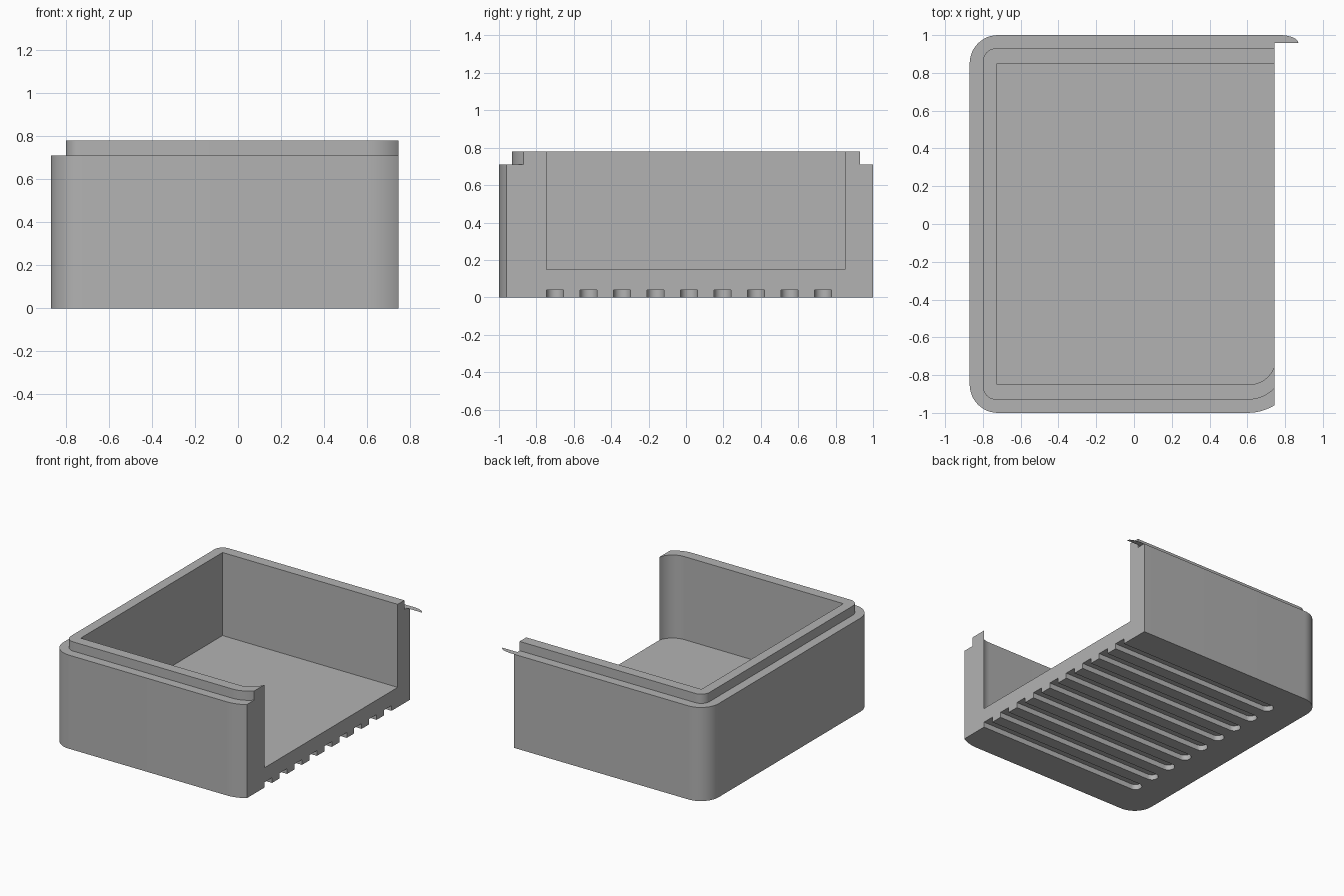
import bpy, bmesh, math

cube = bpy.data.objects.get("Cube")
if cube:
    bpy.data.objects.remove(cube, do_unlink=True)

GREY = (0.45, 0.45, 0.45, 1)
mat = bpy.data.materials.new("plain grey")
mat.use_nodes = True
mat.diffuse_color = GREY
mat.node_tree.nodes["Principled BSDF"].inputs["Base Color"].default_value = GREY

CUT_X = 0.745     # open end of the tray
SHOULDER = 0.71   # height of the outer wall
TOP = 0.78        # height of the lip


def outline(x0, x1, y0, y1, radii, steps=12):
    """Rounded rectangle; radii run back right, back left, front left, front right."""
    pts = []
    corners = [(x1, y1, -1, -1), (x0, y1, 1, -1), (x0, y0, 1, 1), (x1, y0, -1, 1)]
    for i, ((x, y, sx, sy), r) in enumerate(zip(corners, radii)):
        for k in range(steps + 1 if r else 1):
            a = math.pi / 2 * (i + k / steps)
            pts.append((x + sx * r + r * math.cos(a), y + sy * r + r * math.sin(a))
                       if r else (x, y))
    return pts


def prism(name, pts, z0, z1=None):
    """Extrude an outline from z0 to z1, or leave it as one flat face."""
    bm = bmesh.new()
    face = bm.faces.new([bm.verts.new((x, y, z0)) for x, y in pts])
    if z1 is not None:
        new = bmesh.ops.extrude_face_region(bm, geom=[face])["geom"]
        verts = [v for v in new if isinstance(v, bmesh.types.BMVert)]
        bmesh.ops.translate(bm, verts=verts, vec=(0, 0, z1 - z0))
        bmesh.ops.recalc_face_normals(bm, faces=bm.faces)
    mesh = bpy.data.meshes.new(name)
    bm.to_mesh(mesh)
    bm.free()
    mesh.materials.append(mat)
    obj = bpy.data.objects.new(name, mesh)
    bpy.context.collection.objects.link(obj)
    return obj


def combine(target, tool, operation):
    """Apply a boolean and discard the tool."""
    tool.hide_render = True
    mod = target.modifiers.new("bool", "BOOLEAN")
    mod.operation, mod.object, mod.solver = operation, tool, "EXACT"
    bpy.context.view_layer.objects.active = target
    bpy.ops.object.modifier_apply(modifier=mod.name)
    bpy.data.objects.remove(tool, do_unlink=True)


# Outer wall block with a stepped lip
tray = prism("tray", outline(-0.87, 0.872, -1, 1, (0.11, 0.15, 0.15, 0.27)), 0, SHOULDER)
lip = prism("lip", outline(-0.80, 0.802, -0.93, 0.93, (0, 0.07, 0.07, 0.2)), 0.4, TOP)
combine(tray, lip, "UNION")

# Inner cavity
cavity = prism("cavity", outline(-0.725, 0.75, -0.85, 0.85, (0, 0, 0, 0.14)), 0.15, 1)
combine(tray, cavity, "DIFFERENCE")

# Open end
end_cut = prism("end_cut", outline(CUT_X, 1.2, -1.2, 1.2, (0, 0, 0, 0)), -0.2, 1.2)
combine(tray, end_cut, "DIFFERENCE")

# Round-ended grooves under the floor
for i in range(9):
    y, r = -0.70 + 0.179 * i, 0.045
    groove = prism("groove", outline(-0.645, 1, y - r, y + r, (0, r, r, 0), 8), -0.1, 0.04)
    combine(tray, groove, "DIFFERENCE")

# Thin sliver continuing the shoulder past the open end
arc = [(0.77 + 0.1 * math.sin(a), 0.958 + 0.042 * math.cos(a))
       for a in (math.pi / 2 * k / 8 for k in range(9))]
prism("shoulder_sliver", [(CUT_X, 1), (CUT_X, 0.958)] + arc[::-1], SHOULDER)

# Smooth the rounded corners only
bpy.ops.object.select_all(action="DESELECT")
tray.select_set(True)
bpy.context.view_layer.objects.active = tray
bpy.ops.object.shade_smooth_by_angle(angle=math.radians(30))
